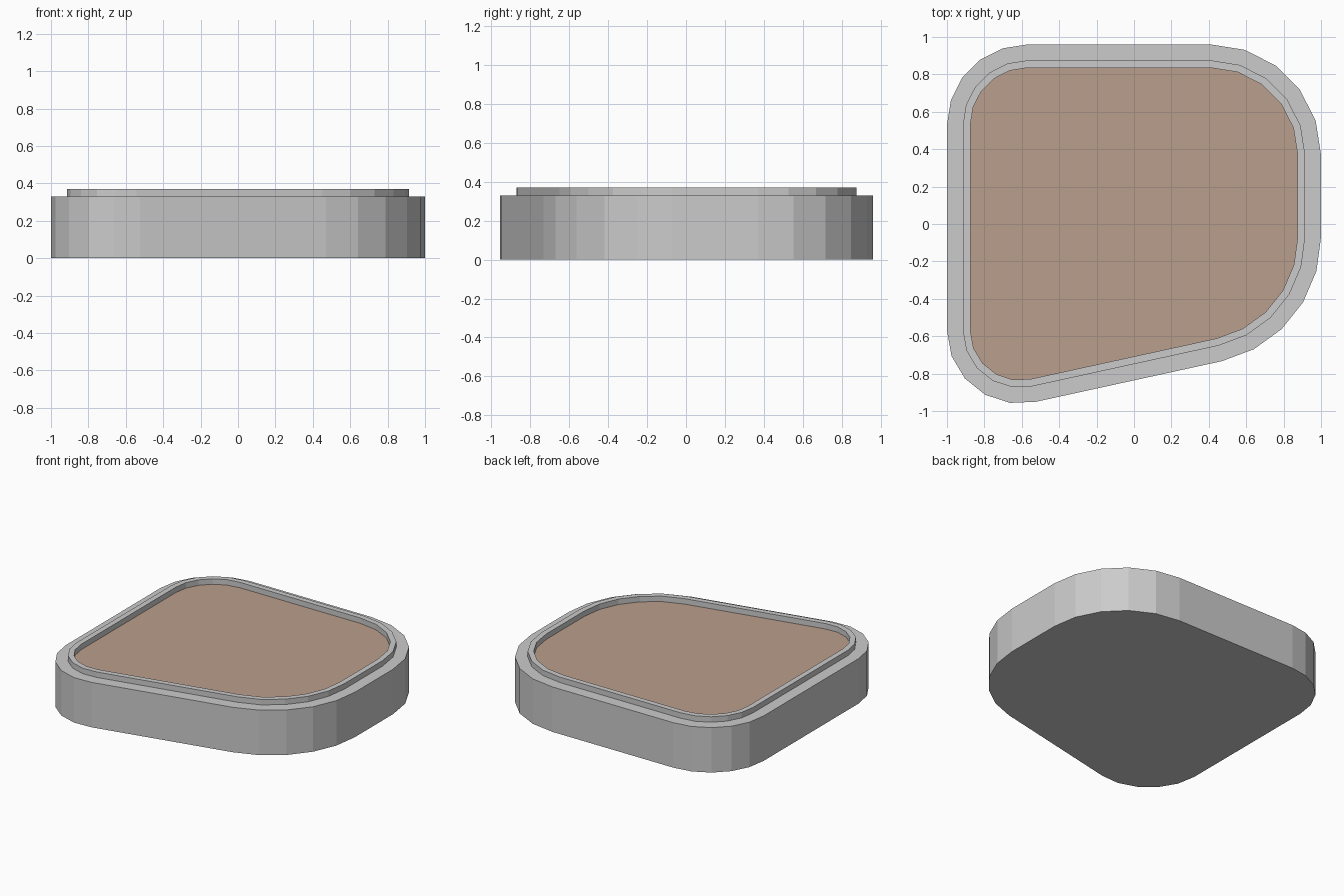
import bpy, bmesh
from math import radians, cos, sin

if "Cube" in bpy.data.objects:
    bpy.data.objects.remove(bpy.data.objects["Cube"])

# Rounded corners, counter-clockwise: centre x, centre y, radius, start and end angle
CORNERS = [
    (0.41, 0.37, 0.59, 0, 90),
    (-0.57, 0.53, 0.43, 90, 180),
    (-0.61, -0.57, 0.39, 180, 282.7),
    (0.32, -0.07, 0.68, 282.7, 360),
]
SEGMENTS = 5
WALL_INSET, RIM_INSET = 0.085, 0.125
BODY_Z, RIM_Z = 0.33, 0.37


def outline(inset):
    """Plan outline of the bed, moved inwards by inset."""
    pts = []
    for cx, cy, r, a0, a1 in CORNERS:
        for i in range(SEGMENTS + 1):
            a = radians(a0 + (a1 - a0) * i / SEGMENTS)
            pts.append((cx + (r - inset) * cos(a), cy + (r - inset) * sin(a)))
    return pts


def make_object(name, levels, cap_first=False, cap_last=False):
    """Skin a stack of (inset, z) outlines into one flat-shaded mesh."""
    bm = bmesh.new()
    loops = [[bm.verts.new((x, y, z)) for x, y in outline(inset)]
             for inset, z in levels]
    for lo, hi in zip(loops, loops[1:]):
        n = len(lo)
        for i in range(n):
            j = (i + 1) % n
            bm.faces.new((lo[i], lo[j], hi[j], hi[i]))
    if cap_first:
        bm.faces.new(loops[0][::-1])
    if cap_last:
        bm.faces.new(loops[-1])
    mesh = bpy.data.meshes.new(name)
    bm.to_mesh(mesh)
    bm.free()
    ob = bpy.data.objects.new(name, mesh)
    bpy.context.collection.objects.link(ob)
    return ob


# Stone bed: base, outer wall, ledge, raised rim, inner lip
make_object("planter_bed", [
    (0, 0), (0, BODY_Z),
    (WALL_INSET, BODY_Z), (WALL_INSET, RIM_Z),
    (RIM_INSET, RIM_Z), (RIM_INSET, BODY_Z),
], cap_first=True)

# Soil filling the bed inside the rim
soil = make_object("soil", [(RIM_INSET, BODY_Z)], cap_last=True)
brown = bpy.data.materials.new("soil_brown")
brown.diffuse_color = (0.49, 0.345, 0.265, 1)
brown.use_nodes = True
brown.node_tree.nodes["Principled BSDF"].inputs["Base Color"].default_value = brown.diffuse_color
soil.data.materials.append(brown)
